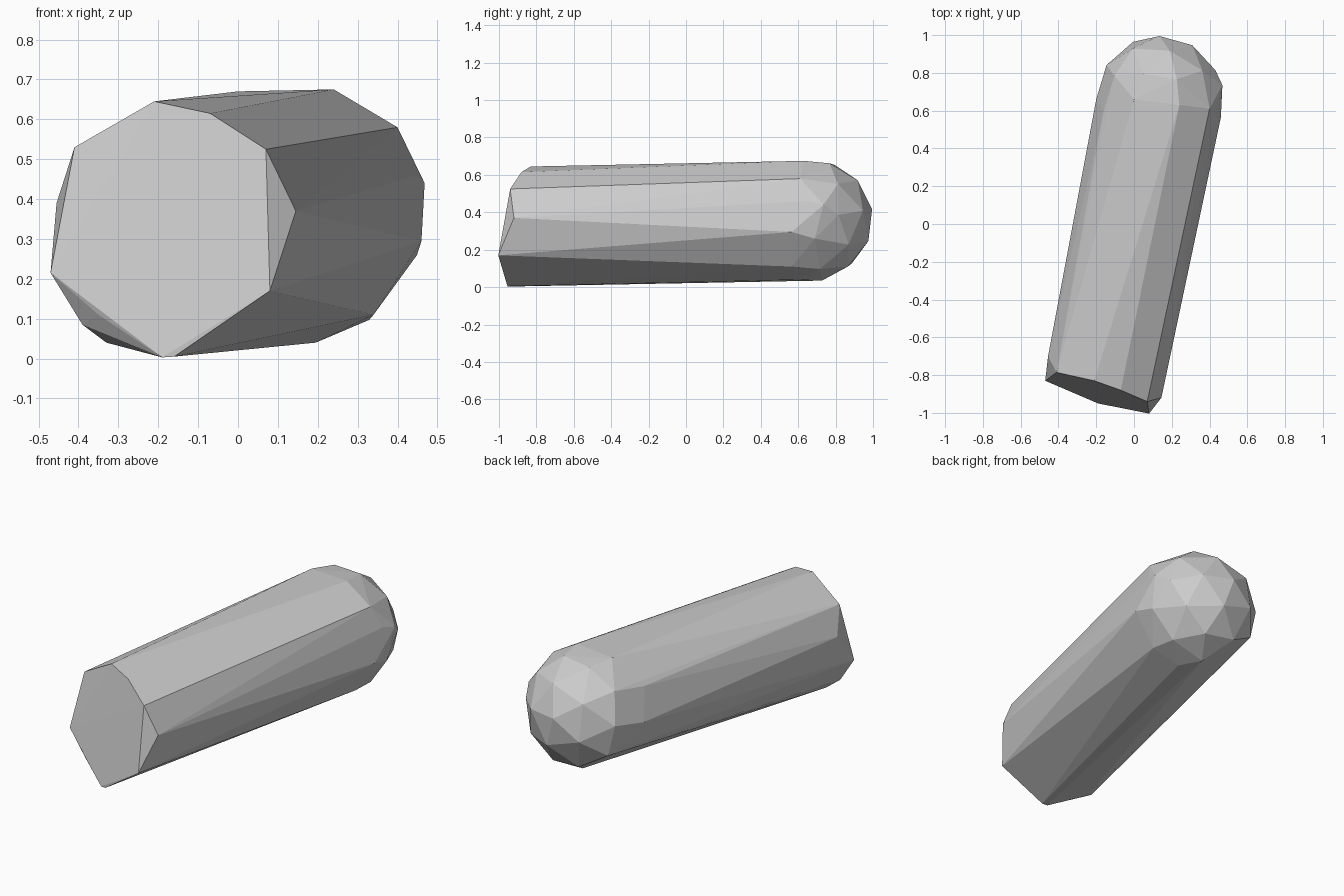
import bpy
import bmesh
import math
from mathutils import Vector, Matrix

cube = bpy.data.objects.get("Cube")
if cube:
    bpy.data.objects.remove(cube, do_unlink=True)

# One plain grey for the whole body
grey = bpy.data.materials.new("light grey")
grey.use_nodes = True
colour = (0.6, 0.6, 0.6, 1)
grey.diffuse_color = colour
grey.node_tree.nodes["Principled BSDF"].inputs["Base Color"].default_value = colour


def cut_face(x, z):
    """Point on the slanted flat end."""
    return Vector((x, -0.94 - 0.32 * (x - 0.07) + 0.17 * (z - 0.525), z))


def add_hull(bm, points):
    verts = [bm.verts.new(p) for p in points]
    result = bmesh.ops.convex_hull(bm, input=verts)
    loose = {g for g in result["geom_interior"] + result["geom_unused"]
             if isinstance(g, bmesh.types.BMVert)}
    bmesh.ops.delete(bm, geom=list(loose), context="VERTS")


# Outline of the flat front end (x, z)
front_outline = [(-0.21, 0.645), (-0.07, 0.615), (0.07, 0.525), (0.08, 0.17),
                 (-0.16, 0.005), (-0.22, 0.04), (-0.35, 0.11), (-0.385, 0.18),
                 (-0.44, 0.38), (-0.41, 0.53)]
points = [cut_face(x, z) for x, z in front_outline]

# Chipped corners just behind the flat end
points += [Vector(p) for p in [
    (0.145, -0.92, 0.37), (-0.47, -0.83, 0.215), (-0.455, -0.7, 0.39),
    (-0.39, -0.82, 0.085), (-0.33, -0.78, 0.04), (-0.19, -0.95, 0.003)]]

# Shoulder where the shaft meets the dome
points += [Vector(p) for p in [
    (0.24, 0.63, 0.675), (0.0, 0.66, 0.67), (0.4, 0.61, 0.58),
    (0.468, 0.735, 0.44), (0.46, 0.565, 0.295), (0.34, 0.565, 0.11),
    (0.195, 0.6, 0.04), (-0.2, 0.66, 0.36), (-0.16, 0.6, 0.53)]]

# Faceted rear dome, taken from the back half of a low-poly ball
axis = Vector((0.2, 1, 0)).normalized()
centre = Vector((0.135, 0.67, 0.36))
ball = bmesh.new()
bmesh.ops.create_icosphere(ball, subdivisions=2, radius=0.33,
                           matrix=Matrix.Rotation(math.radians(-80), 4, "X"))
points += [centre + v.co for v in ball.verts if v.co.dot(axis) > 0.02]
ball.free()

# Wrap everything into one faceted body
bm = bmesh.new()
add_hull(bm, points)
bmesh.ops.dissolve_limit(bm, angle_limit=math.radians(1),
                         verts=bm.verts, edges=bm.edges)
bmesh.ops.recalc_face_normals(bm, faces=bm.faces)
mesh = bpy.data.meshes.new("capsule_body")
bm.to_mesh(mesh)
bm.free()
mesh.materials.append(grey)
body = bpy.data.objects.new("capsule_body", mesh)
bpy.context.collection.objects.link(body)
